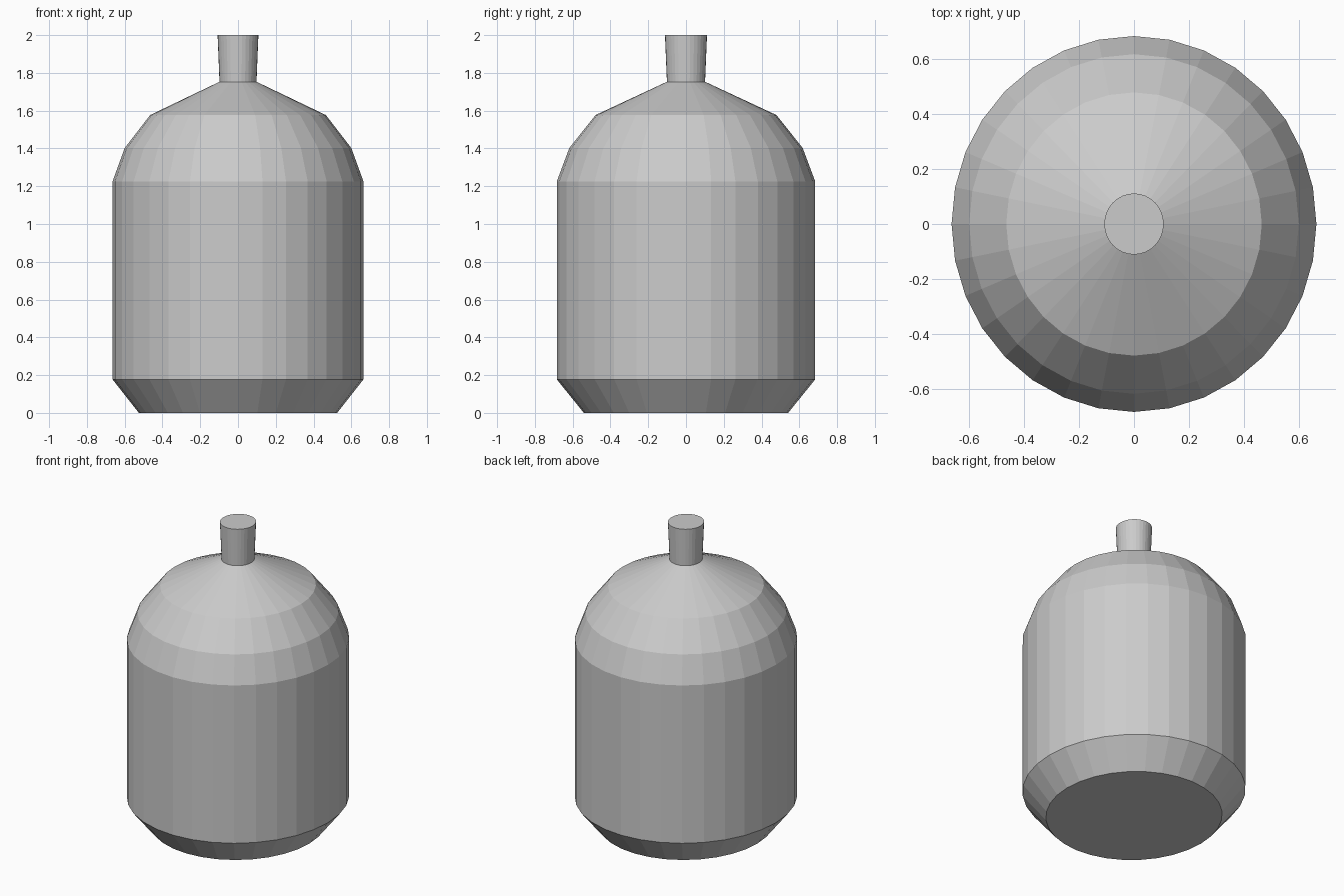
import bpy
import bmesh
from math import cos, sin, tau

SIDES = 32
DEPTH_RATIO = 1.03  # slightly deeper than wide

default = bpy.data.objects.get("Cube")
if default:
    bpy.data.objects.remove(default, do_unlink=True)

# Single grey material
grey = bpy.data.materials.new("plain grey")
grey.use_nodes = True
colour = (0.6, 0.6, 0.6, 1)
grey.diffuse_color = colour
grey.node_tree.nodes["Principled BSDF"].inputs["Base Color"].default_value = colour


def lathe(name, profile):
    """Closed flat-shaded solid turned from (radius, height) points."""
    bm = bmesh.new()
    rings = [[bm.verts.new((r * cos(tau * i / SIDES),
                            r * DEPTH_RATIO * sin(tau * i / SIDES), z))
              for i in range(SIDES)] for r, z in profile]
    for low, high in zip(rings, rings[1:]):
        for i in range(SIDES):
            j = (i + 1) % SIDES
            bm.faces.new((low[i], low[j], high[j], high[i]))
    bm.faces.new(rings[0][::-1])
    bm.faces.new(rings[-1])
    mesh = bpy.data.meshes.new(name)
    bm.to_mesh(mesh)
    bm.free()
    mesh.materials.append(grey)
    obj = bpy.data.objects.new(name, mesh)
    bpy.context.collection.objects.link(obj)
    return obj


# Bottle: chamfered base, straight wall, stepped shoulder, flared neck
lathe("bottle_body", [
    (0.525, 0), (0.664, 0.177), (0.664, 1.226), (0.6, 1.402),
    (0.465, 1.577), (0.098, 1.753), (0.108, 2),
])
